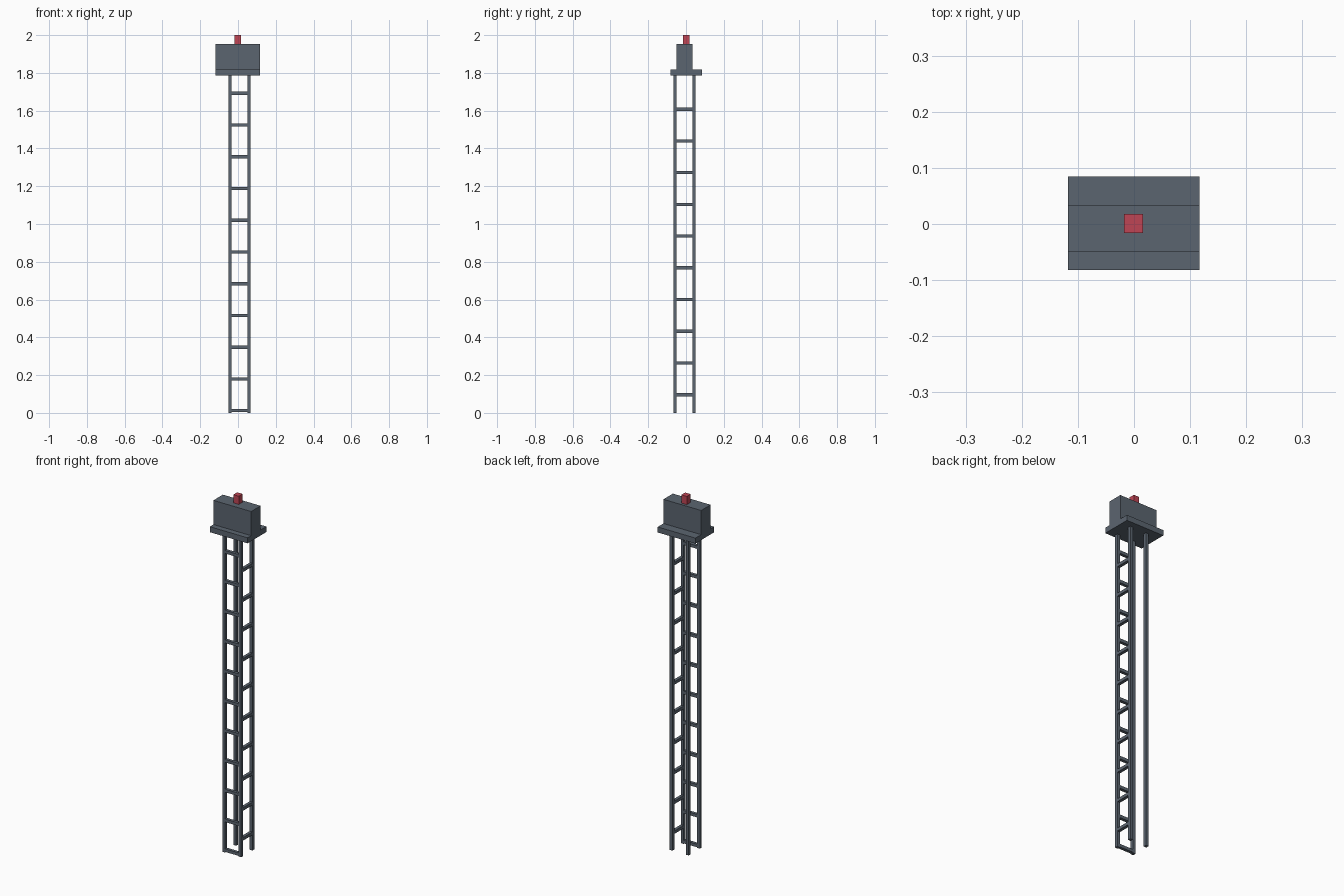
import bpy
import bmesh
from mathutils import Vector

cube = bpy.data.objects.get("Cube")
if cube:
    bpy.data.objects.remove(cube, do_unlink=True)


def make_material(name, rgb):
    mat = bpy.data.materials.new(name)
    mat.use_nodes = True
    mat.diffuse_color = (*rgb, 1)
    mat.node_tree.nodes["Principled BSDF"].inputs["Base Color"].default_value = (*rgb, 1)
    return mat


slate = make_material("slate grey", (0.105, 0.130, 0.162))
red = make_material("signal red", (0.52, 0.06, 0.09))


def box(name, x, y, z, mat):
    """Flat-sided box spanning the (low, high) ranges x, y and z."""
    low, high = (Vector(corner) for corner in zip(x, y, z))
    bm = bmesh.new()
    bmesh.ops.create_cube(bm, size=1)
    for v in bm.verts:
        v.co = v.co * (high - low) + (low + high) / 2
    mesh = bpy.data.meshes.new(name)
    bm.to_mesh(mesh)
    bm.free()
    mesh.materials.append(mat)
    obj = bpy.data.objects.new(name, mesh)
    bpy.context.collection.objects.link(obj)
    return obj


def around(centre, size):
    return (centre - size / 2, centre + size / 2)


BAR = 0.017
DECK = 1.787
LEFT, RIGHT = 0.058, -0.043
FRONT, BACK = -0.058, 0.042
STEP = 0.168

# Four legs
for x, side in ((LEFT, "left"), (RIGHT, "right")):
    for y, end in ((FRONT, "front"), (BACK, "back")):
        box(f"{end}_{side}_leg", around(x, BAR), around(y, BAR), (0, DECK), slate)

# Rungs across the front, starting at the ground
for i in range(11):
    box(f"front_rung_{i + 1}", (RIGHT, LEFT), around(FRONT, BAR),
        around(0.012 + i * STEP, BAR), slate)

# Rungs on the left side, half a step higher
for i in range(10):
    box(f"side_rung_{i + 1}", around(LEFT, BAR), (FRONT, BACK),
        around(0.096 + i * STEP, BAR), slate)

# Platform, housing and beacon
WIDTH = (-0.118, 0.117)
box("platform", WIDTH, (-0.082, 0.085), (DECK, 1.818), slate)
box("housing", WIDTH, (-0.05, 0.034), (1.818, 1.954), slate)
box("beacon", (-0.018, 0.016), (-0.016, 0.018), (1.954, 2.0), red)
